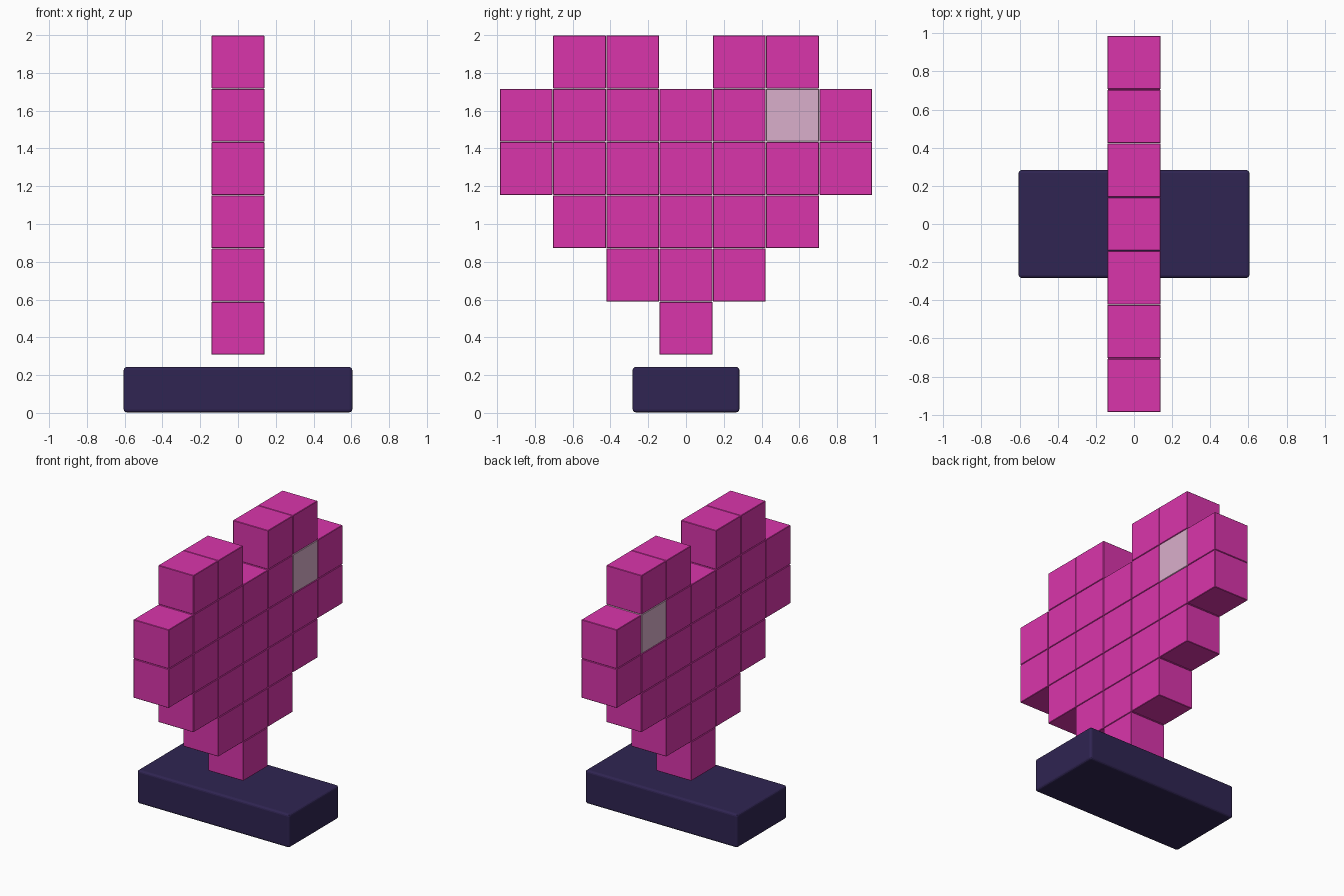
import bpy

if "Cube" in bpy.data.objects:
    bpy.data.objects.remove(bpy.data.objects["Cube"], do_unlink=True)


def material(name, rgb):
    m = bpy.data.materials.new(name)
    m.use_nodes = True
    m.diffuse_color = (*rgb, 1)
    bsdf = m.node_tree.nodes["Principled BSDF"]
    bsdf.inputs["Base Color"].default_value = (*rgb, 1)
    bsdf.inputs["Roughness"].default_value = 0.6
    return m


def block(name, center, size, mat, bevel, segments):
    bpy.ops.mesh.primitive_cube_add(size=1, location=center)
    ob = bpy.context.object
    ob.name = name
    ob.scale = size
    bpy.ops.object.transform_apply(location=False, rotation=False, scale=True)
    ob.data.materials.append(mat)
    mod = ob.modifiers.new("soft edges", "BEVEL")
    mod.width = bevel
    mod.segments = segments
    return ob


pink = material("hot pink", (0.70, 0.036, 0.41))
pale = material("pale pink", (0.70, 0.43, 0.60))
navy = material("dark indigo", (0.029, 0.018, 0.085))

# Display base
block("base", (0, 0, 0.123), (1.21, 0.565, 0.24), navy, 0.016, 3)

# Heart of cubes, drawn from top row to bottom tip; o marks the highlight
PITCH, SIZE, TIP = 0.282, 0.28, 0.448
HEART = [
    ".##.##.",
    "#####o#",
    "#######",
    ".#####.",
    "..###..",
    "...#...",
]
for row, line in enumerate(reversed(HEART)):
    for col, mark in enumerate(line):
        if mark == ".":
            continue
        shine = mark == "o"
        block("highlight_cube" if shine else f"heart_cube_{row}_{col}",
              (0, (col - 3) * PITCH, TIP + row * PITCH),
              (SIZE, SIZE, SIZE), pale if shine else pink, 0.003, 1)
